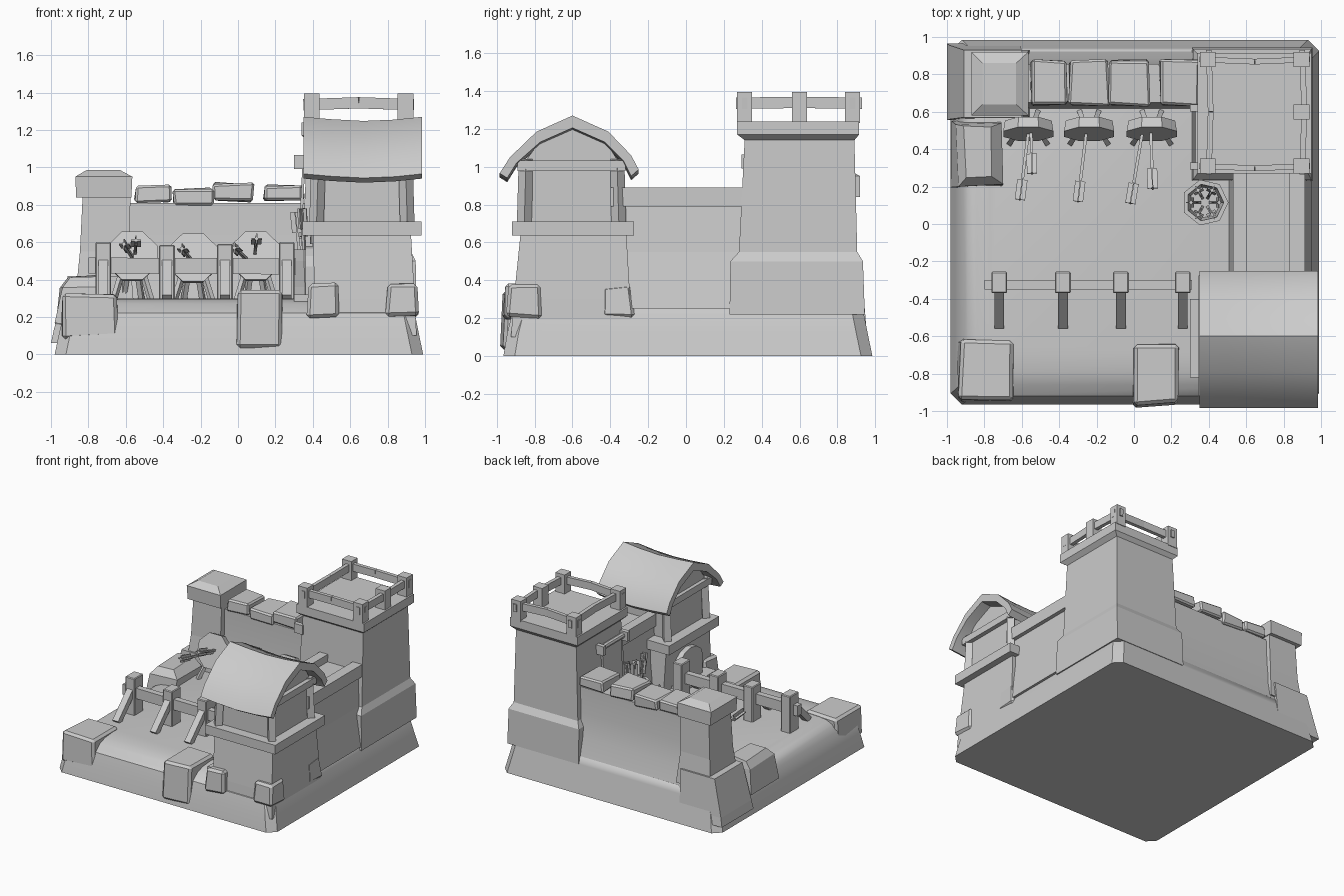
import bpy, bmesh, math, random
from mathutils import Vector, Matrix

if "Cube" in bpy.data.objects:
    bpy.data.objects.remove(bpy.data.objects["Cube"])

random.seed(4)


def finish(name, bm, bevel=0, smooth=False):
    bmesh.ops.recalc_face_normals(bm, faces=bm.faces[:])
    me = bpy.data.meshes.new(name)
    bm.to_mesh(me)
    bm.free()
    ob = bpy.data.objects.new(name, me)
    bpy.context.collection.objects.link(ob)
    if bevel:
        m = ob.modifiers.new("bevel", 'BEVEL')
        m.width, m.segments = bevel, 1
    if smooth:
        bpy.ops.object.select_all(action='DESELECT')
        ob.select_set(True)
        bpy.context.view_layer.objects.active = ob
        bpy.ops.object.shade_smooth_by_angle(angle=math.radians(35))
    return ob


def skin(name, loops, bevel=0, smooth=False, capped=True):
    """Bridge a series of equal-length point loops."""
    bm = bmesh.new()
    vs = [[bm.verts.new(p) for p in lp] for lp in loops]
    n = len(vs[0])
    for a, b in zip(vs, vs[1:]):
        for i in range(n):
            bm.faces.new((a[i], a[(i + 1) % n], b[(i + 1) % n], b[i]))
    if capped:
        bm.faces.new(vs[0][::-1])
        bm.faces.new(vs[-1])
    return finish(name, bm, bevel, smooth)


def stack(name, rings, c=0, jitter=0, **kw):
    """Rectangular rings (x0, x1, y0, y1, z) lofted upward, corners cut by c."""
    loops = []
    for x0, x1, y0, y1, z in rings:
        if c:
            pts = [(x0 + c, y0), (x1 - c, y0), (x1, y0 + c), (x1, y1 - c),
                   (x1 - c, y1), (x0 + c, y1), (x0, y1 - c), (x0, y0 + c)]
        else:
            pts = [(x0, y0), (x1, y0), (x1, y1), (x0, y1)]
        j = lambda: random.uniform(-jitter, jitter)
        loops.append([(x + j(), y + j(), z + j()) for x, y in pts])
    return skin(name, loops, **kw)


def box(name, x0, x1, y0, y1, z0, z1, **kw):
    return stack(name, [(x0, x1, y0, y1, z0), (x0, x1, y0, y1, z1)], **kw)


def beam(name, p, q, w, h):
    """Square timber from p to q."""
    p, q = Vector(p), Vector(q)
    m = Matrix.Translation((p + q) / 2) @ (q - p).to_track_quat('Y', 'Z').to_matrix().to_4x4()
    bm = bmesh.new()
    bmesh.ops.create_cube(bm, size=1, matrix=m @ Matrix.Diagonal((w, (q - p).length, h, 1)))
    return finish(name, bm)


def arrow(name, tip, tail):
    """Thin shaft with crossed fletching at the tail."""
    p, q = Vector(tip), Vector(tail)
    beam(name + "_shaft", p, q, 0.016, 0.016)
    d = (q - p).normalized()
    beam(name + "_fletch_flat", q - d * 0.11, q, 0.055, 0.007)
    beam(name + "_fletch_upright", q - d * 0.11, q, 0.007, 0.055)


# base mound with rounded shoulders
stack("base", [(-.98, .99, -.965, .985, 0), (-.955, .965, -.945, .96, .12),
               (-.93, .945, -.92, .94, .22), (-.89, .92, -.86, .93, .27),
               (-.84, .88, -.79, .91, .292), (-.77, .84, -.7, .88, .3)], c=.06, smooth=True)

# back right tower
stack("tower_shaft", [(.31, .955, .23, .945, .22), (.315, .95, .235, .935, .5),
                      (.345, .925, .28, .905, .55), (.37, .915, .31, .89, 1.14),
                      (.34, .95, .27, .915, 1.17), (.34, .95, .27, .915, 1.24)])
for x, y in [(.395, .31), (.895, .31), (.895, .6), (.395, .88), (.895, .88)]:
    box("tower_post", x - .042, x + .042, y - .04, y + .04, 1.23, 1.395)
for y in (.31, .88):
    a, b, m = (.35, y, 1.335), (.94, y, 1.335), (.645, y - .012, 1.345)
    beam("tower_rail", a, m, .03, .06)
    beam("tower_rail", m, b, .03, .06)
for x in (.4, .9):
    beam("tower_rail", (x, .265, 1.335), (x + .01, .6, 1.34), .03, .06)
    beam("tower_rail", (x + .01, .6, 1.34), (x, .93, 1.335), .03, .06)

# rolled banner on the tower's courtyard face
bm = bmesh.new()
bmesh.ops.create_cone(bm, cap_ends=True, segments=8, radius1=.022, radius2=.022, depth=.33,
                      matrix=Matrix.Translation((.345, .465, 1.03)) @ Matrix.Rotation(math.pi / 2, 4, 'X'))
finish("banner_rod", bm)
for y in (.31, .62):
    box("banner_bracket", .3, .38, y - .018, y + .018, .99, 1.065)
stack("banner_cloth", [(.325, .34, .35, .58, .62), (.345, .36, .34, .59, 1.03)])

# back wall with merlons
stack("back_wall", [(-.62, .4, .61, .93, .25), (-.62, .4, .635, .885, .42),
                    (-.62, .4, .65, .86, .6), (-.62, .4, .65, .855, .81)], smooth=True)
for x0, x1, z0, z1 in [(-.55, -.36, .81, .905), (-.345, -.135, .795, .89),
                       (-.13, .085, .815, .915), (.14, .35, .815, .905)]:
    box("merlon", x0, x1, .635, .875, z0, z1, jitter=.009, bevel=.012)

# back left pillar
stack("corner_pillar", [(-.87, -.56, .57, .93, .3), (-.845, -.58, .6, .9, .55),
                        (-.83, -.575, .61, .89, .86)])
stack("pillar_cap", [(-.865, -.57, .585, .92, .84), (-.87, -.565, .58, .92, .95),
                     (-.81, -.63, .64, .86, .985)])
stack("pillar_plinth", [(-1., -.62, .555, .965, .06), (-.985, -.61, .56, .955, .13),
                        (-.91, -.6, .57, .93, .42)])

# side wall with walkway
stack("side_wall", [(.5, .95, -.4, .3, .25), (.54, .9, -.4, .3, .55), (.55, .88, -.4, .3, .83)])
for n, x0, x1 in (("inner_parapet", .53, .605), ("outer_parapet", .83, .915)):
    box(n, x0, x1, -.4, .32, .79, .89)

# gatehouse lower and upper storeys
stack("house_base", [(.415, .955, -.925, -.29, .1), (.41, .945, -.91, -.295, .3),
                     (.4, .925, -.875, -.315, .64)])
box("house_ledge", .345, .98, -.92, -.275, .635, .71)
box("house_upper", .43, .9, -.84, -.37, .7, 1.01)
for x in (.42, .905):
    for y in (-.855, -.355):
        dx = .01 if x < .6 else -.01
        beam("house_corner_post", (x, y, .7), (x + dx, y + (.01 if y < -.6 else -.01), 1.04), .055, .055)
for x in (.415, .91):
    beam("gable_beam", (x, -.89, 1.005), (x, -.32, 1.005), .05, .055)
gable = [(-.87, 1.0), (-.34, 1.0), (-.41, 1.11), (-.6, 1.21), (-.79, 1.11)]
skin("gable", [[(x, y, z) for y, z in gable] for x in (.42, .9)])

# curved sagging roof shell
outer = [(-.985, .965), (-.93, 1.05), (-.79, 1.185), (-.6, 1.27), (-.41, 1.185), (-.29, 1.06), (-.25, .985)]
inner = [(-.29, .95), (-.33, 1.03), (-.43, 1.13), (-.6, 1.205), (-.77, 1.13), (-.895, 1.02), (-.945, .94)]
skin("roof", [[(x, y, z - s) for y, z in outer + inner]
              for x, s in ((.35, 0), (.5, .013), (.67, .022), (.84, .015), (.985, 0))], smooth=True)

# arched door on the courtyard side
arch = [(-.73, .29), (-.73, .47)] + [(-.58 - .15 * math.cos(t * math.pi / 6), .47 + .11 * math.sin(t * math.pi / 6))
                                     for t in range(1, 6)] + [(-.43, .47), (-.43, .29)]
skin("door_frame", [[(x, y, z) for y, z in arch] for x in (.36, .43)])
box("door_step", .3, .42, -.82, -.4, .26, .32)

# scattered foundation stones
stones = [(-.94, -.63, -.945, -.615, .09, .32), (-.01, .245, -.975, -.64, .04, .335),
          (.375, .54, -.965, -.8, .2, .375), (.79, .965, -.945, -.75, .2, .37),
          (.79, .955, -.45, -.28, .21, .375)]
for x0, x1, y0, y1, z0, z1 in stones:
    stack("stone", [(x0, x1, y0, y1, z0), (x0 + .012, x1 - .012, y0 + .015, y1 - .012, z1)],
          jitter=.012, bevel=.018)
stack("leaning_stone", [(-.985, -.72, .19, .55, .16), (-.95, -.7, .21, .54, .36),
                        (-.9, -.76, .25, .52, .42)], jitter=.012)

# shooting fence with raked braces
beam("fence_rail", (-.8, -.325, .475), (.31, -.325, .47), .05, .085)
for i, x in enumerate((-.72, -.38, -.07, .26)):
    t = (.6, .585, .59, .6)[i]
    box("fence_post", x - .042, x + .042, -.37, -.255, .28, t, bevel=.006)
    beam("fence_brace", (x, -.34, .5), (x, -.54, .3), .052, .05)

# octagonal targets on tripods
for x, z in ((-.565, .52), (-.24, .51), (.095, .52)):
    m = Matrix.Translation((x, .51, z)) @ Matrix.Rotation(math.radians(74), 4, 'X') @ Matrix.Rotation(math.pi / 8, 4, 'Z')
    bm = bmesh.new()
    bmesh.ops.create_cone(bm, cap_ends=True, segments=8, radius1=.135, radius2=.145, depth=.06, matrix=m)
    finish("target", bm)
    for dx, y in ((-.1, .43), (.1, .43), (-.05, .6), (.05, .6)):
        beam("target_leg", (x + dx * .4, .52, z - .03), (x + dx, y, .29), .026, .026)

# arrows stuck in the targets
for tip, tail in [((-.565, .49, .52), (-.61, .13, .59)), ((-.55, .49, .54), (-.545, .27, .61)),
                  ((-.255, .49, .51), (-.3, .12, .565)), ((.045, .49, .51), (-.02, .11, .57)),
                  ((.09, .49, .54), (.1, .19, .62))]:
    arrow("arrow", tip, tail)

# arrow bucket
ring = lambda r, z: [(.38 + r * math.cos(k * math.tau / 7), .115 + r * math.sin(k * math.tau / 7), z) for k in range(7)]
skin("bucket", [ring(.095, .29), ring(.1, .36), ring(.122, .5), ring(.125, .56), ring(.1, .56), ring(.085, .35)])
for k in range(6):
    a = k * math.tau / 6
    c, s = math.cos(a), math.sin(a)
    arrow("quiver_arrow", (.38 + .03 * c, .115 + .03 * s, .35), (.38 + .075 * c, .115 + .075 * s, .7 + .02 * (k % 5)))
